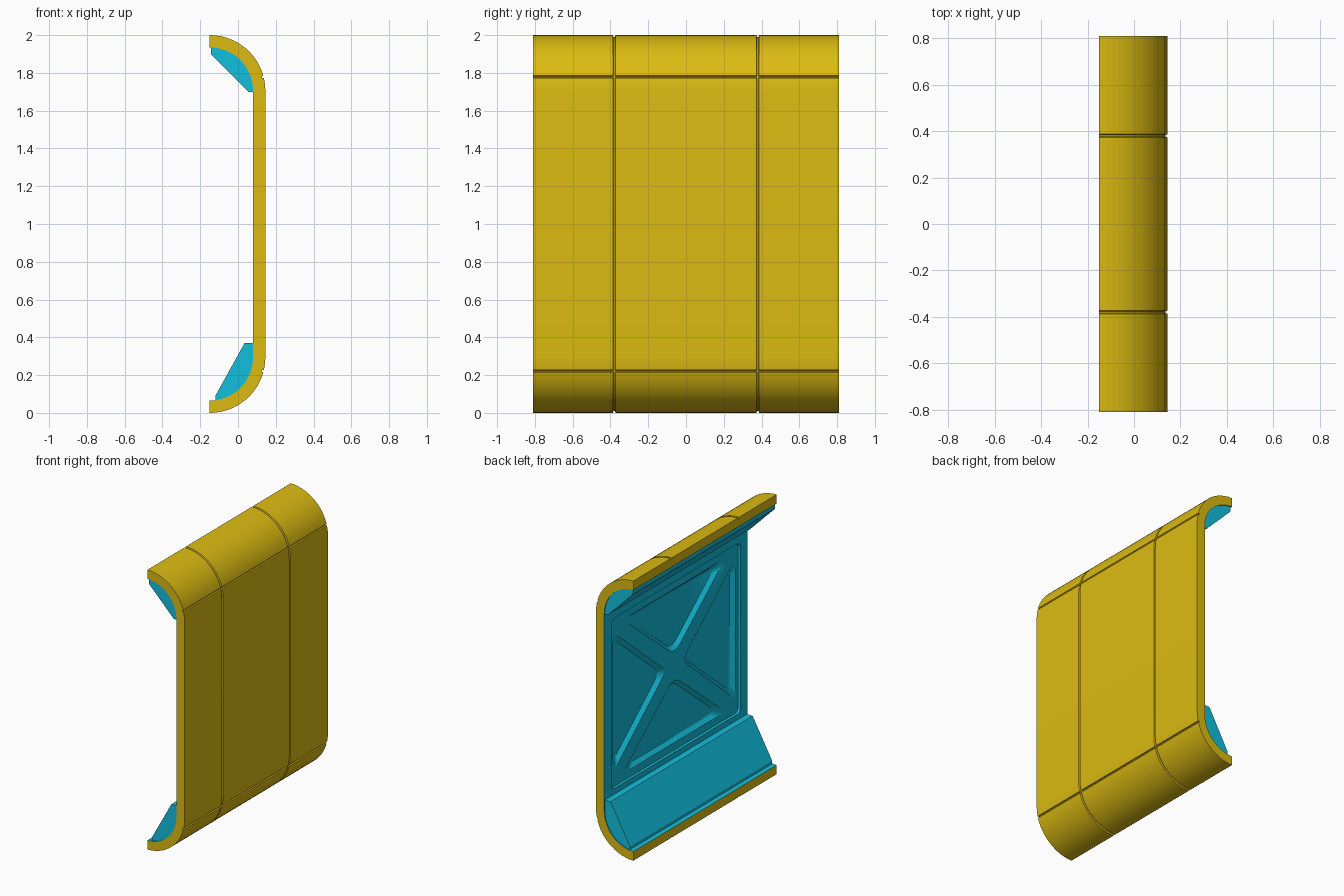
import bpy, bmesh, math
from mathutils import Vector

cube = bpy.data.objects.get("Cube")
if cube:
    bpy.data.objects.remove(cube, do_unlink=True)


def material(name, rgb):
    m = bpy.data.materials.new(name)
    m.use_nodes = True
    m.diffuse_color = (*rgb, 1)
    bsdf = next(n for n in m.node_tree.nodes if n.type == 'BSDF_PRINCIPLED')
    bsdf.inputs["Base Color"].default_value = (*rgb, 1)
    return m


YELLOW = material("yellow", (0.72, 0.50, 0.006))
CYAN = material("cyan", (0.006, 0.52, 0.72))

HALF_LEN = 0.81           # half length along y
R_OUT, R_IN = 0.295, 0.23
ARC_X, ARC_Z = -0.15, 1.705
GROOVE = 0.010


def make_object(name, bm, mats):
    bmesh.ops.recalc_face_normals(bm, faces=bm.faces)
    mesh = bpy.data.meshes.new(name)
    bm.to_mesh(mesh)
    bm.free()
    for m in mats:
        mesh.materials.append(m)
    ob = bpy.data.objects.new(name, mesh)
    bpy.context.collection.objects.link(ob)
    return ob


def smooth(ob):
    bpy.ops.object.select_all(action='DESELECT')
    ob.select_set(True)
    bpy.context.view_layer.objects.active = ob
    bpy.ops.object.shade_smooth_by_angle(angle=math.radians(30))


def arc(angle, r, top=True):
    """Point on the rounded top or bottom lip; 90 degrees is the free end."""
    a = math.radians(angle)
    z = ARC_Z + r * math.sin(a)
    return ARC_X + r * math.cos(a), z if top else 2 - z


def loft(bm, loops, mat=0):
    """Closed solid through a list of equally sized loops."""
    rings = [[bm.verts.new(p) for p in loop] for loop in loops]
    n = len(rings[0])
    for a, b in zip(rings, rings[1:]):
        for i in range(n):
            j = (i + 1) % n
            bm.faces.new((a[i], a[j], b[j], b[i]))
    bm.faces.new(rings[0])
    bm.faces.new(rings[-1])
    for f in bm.faces:
        f.material_index = mat


# Curved shell: outer and inner profile, with seam grooves pressed into the outside
seam = [(16.0, 0), (15.3, 1), (14.1, 1), (13.4, 0)]
steps = [(a, 0) for a in range(90, 17, -6)] + seam + [(7, 0), (0, 0)]
profile = [(a, g, True) for a, g in steps] + [(a, g, False) for a, g in reversed(steps)]
stations = [(-HALF_LEN, 0)]
for c in (-0.38, 0.38):
    stations += [(c - 0.007, 0), (c - 0.004, 1), (c + 0.004, 1), (c + 0.007, 0)]
stations.append((HALF_LEN, 0))

bm = bmesh.new()
outer, inner = [], []
for y, cross in stations:
    row_o, row_i = [], []
    for a, g, top in profile:
        x, z = arc(a, R_OUT - GROOVE * max(g, cross), top)
        row_o.append(bm.verts.new((x, y, z)))
        x, z = arc(a, R_IN, top)
        row_i.append(bm.verts.new((x, y, z)))
    outer.append(row_o)
    inner.append(row_i)
last = len(profile) - 1
for k in range(len(stations) - 1):
    for i in range(last):
        bm.faces.new((outer[k][i], outer[k][i + 1], outer[k + 1][i + 1], outer[k + 1][i]))
        f = bm.faces.new((inner[k][i], inner[k][i + 1], inner[k + 1][i + 1], inner[k + 1][i]))
        f.material_index = 1
    for i in (0, last):
        bm.faces.new((outer[k][i], inner[k][i], inner[k + 1][i], outer[k + 1][i]))
for k in (0, -1):
    for i in range(last):
        bm.faces.new((outer[k][i], outer[k][i + 1], inner[k][i + 1], inner[k][i]))
shell = make_object("curved_shell", bm, [YELLOW, CYAN])


# Inner panel: one shallow recess and four triangular pockets
def rounded(corners, cut):
    pts, n = [], len(corners)
    for i, p in enumerate(corners):
        a = p + (corners[i - 1] - p).normalized() * cut
        b = p + (corners[(i + 1) % n] - p).normalized() * cut
        for s in range(7):
            t = s / 6
            pts.append(a * (1 - t) ** 2 + p * 2 * t * (1 - t) + b * t * t)
    return pts


def carve(corners, cut, x_start, x_floor, slope):
    """Cut a rounded shape with sloped walls into the inside of the shell."""
    corners = [Vector(c) for c in corners]
    n = len(corners)
    if n == 3:
        # incentre, so that the wall slope is even on all sides
        w = [(corners[i - 1] - corners[(i + 1) % n]).length for i in range(n)]
    else:
        w = [1] * n
    centre = sum((c * k for c, k in zip(corners, w)), Vector((0, 0))) / sum(w)
    pts = rounded(corners, cut)
    loops = []
    for x, s in ((0.04, 1), (x_start, 1), (x_floor, slope)):
        loops.append([(x, *(centre + (p - centre) * s)) for p in pts])
    b = bmesh.new()
    loft(b, loops, 1)
    cutter = make_object("pocket_cutter", b, [YELLOW, CYAN])
    cutter.hide_render = True
    mod = shell.modifiers.new("pocket", 'BOOLEAN')
    mod.operation = 'DIFFERENCE'
    mod.solver = 'EXACT'
    mod.object = cutter
    bpy.context.view_layer.objects.active = shell
    bpy.ops.object.modifier_apply(modifier=mod.name)
    bpy.data.objects.remove(cutter, do_unlink=True)


MID = 1.02
carve([(-0.73, 0.41), (0.73, 0.41), (0.73, 1.63), (-0.73, 1.63)], 0.04, 0.078, 0.093, 0.99)
for s in (-1, 1):
    carve([(s * 0.69, MID - 0.50), (s * 0.69, MID + 0.50), (s * 0.09, MID)],
          0.08, 0.093, 0.118, 0.88)
    carve([(-0.58, MID + s * 0.55), (0.58, MID + s * 0.55), (0, MID + s * 0.08)],
          0.09, 0.093, 0.118, 0.87)
smooth(shell)


# Filler wedges inside the two lips
def wedge(name, top, end_angle, edge):
    pts = [arc(end_angle * i / 10, R_IN + 0.002, top) for i in range(11)] + edge
    b = bmesh.new()
    loft(b, [[(x, y, z) for x, z in pts] for y in (-0.803, 0.803)])
    smooth(make_object(name, b, [CYAN]))


wedge("upper_wedge", True, 88, [(-0.143, 1.90), (0.055, 1.70), (0.082, 1.70)])
wedge("lower_wedge", False, 82, [(-0.12, 0.09), (0.035, 0.37), (0.082, 0.37)])
